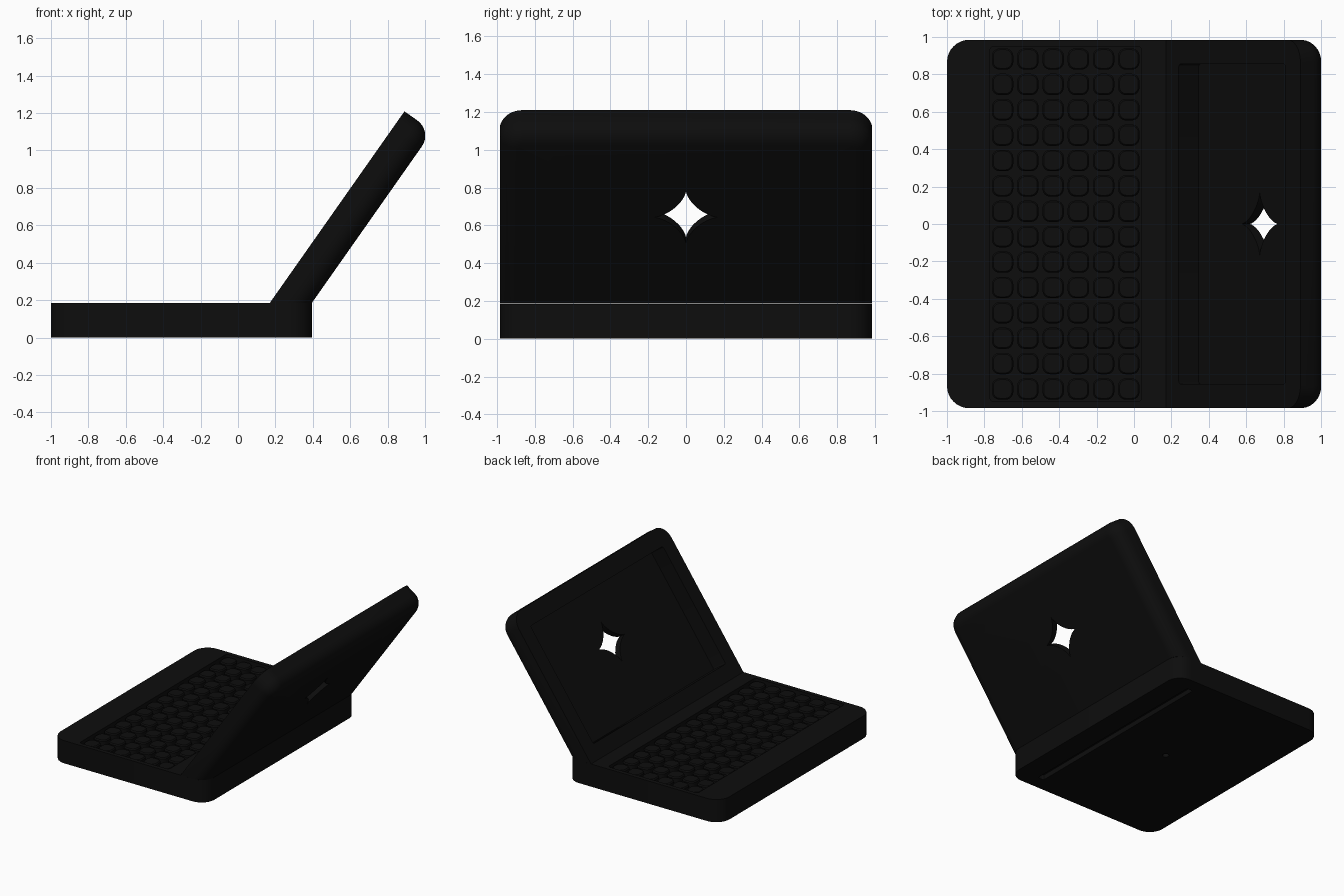
import bpy, bmesh, math
from mathutils import Matrix, Vector

if "Cube" in bpy.data.objects:
    bpy.data.objects.remove(bpy.data.objects["Cube"])

HALF, THICK = 0.985, 0.184
ANG = math.radians(54.9)
C, S = math.cos(ANG), math.sin(ANG)
# lid space: u along the lid, y across, d from screen side to outer side
LID = Matrix(((C, 0, S, 0.17), (0, 1, 0, 0), (S, 0, -C, 0.185), (0, 0, 0, 1)))

black = bpy.data.materials.new("black")
black.diffuse_color = (0.004, 0.004, 0.004, 1)
black.use_nodes = True
black.node_tree.nodes["Principled BSDF"].inputs["Base Color"].default_value = black.diffuse_color


def rounded(x0, x1, y0, y1, r0, r1, n=8):
    """Rounded rectangle, radius r0 on the x0 side and r1 on the x1 side."""
    pts = []
    for cx, cy, sx, sy, r, a in ((x1, y1, -1, -1, r1, 0), (x0, y1, 1, -1, r0, 90),
                                 (x0, y0, 1, 1, r0, 180), (x1, y0, -1, 1, r1, 270)):
        if r < 1e-4:
            pts.append((cx, cy))
            continue
        for i in range(n + 1):
            t = math.radians(a + 90 * i / n)
            pts.append((cx + sx * r + r * math.cos(t), cy + sy * r + r * math.sin(t)))
    return pts


def loft(bm, rings):
    """Skin a list of (outline, height) rings and cap both ends."""
    vs = [[bm.verts.new((x, y, h)) for x, y in pts] for pts, h in rings]
    n = len(vs[0])
    for a, b in zip(vs, vs[1:]):
        for i in range(n):
            j = (i + 1) % n
            bm.faces.new((a[i], a[j], b[j], b[i]))
    bm.faces.new(vs[0][::-1])
    bm.faces.new(vs[-1])


def finish(name, bm, matrix=Matrix()):
    bm.transform(matrix)
    bmesh.ops.recalc_face_normals(bm, faces=bm.faces)
    me = bpy.data.meshes.new(name)
    bm.to_mesh(me)
    bm.free()
    me.materials.append(black)
    ob = bpy.data.objects.new(name, me)
    bpy.context.collection.objects.link(ob)
    return ob


def prism(name, pts, h0, h1, matrix=Matrix()):
    bm = bmesh.new()
    loft(bm, [(pts, h0), (pts, h1)])
    return finish(name, bm, matrix)


def activate(ob):
    bpy.ops.object.select_all(action='DESELECT')
    ob.select_set(True)
    bpy.context.view_layer.objects.active = ob


def cut(ob, cutter):
    mod = ob.modifiers.new("cut", 'BOOLEAN')
    mod.operation, mod.solver, mod.object = 'DIFFERENCE', 'EXACT', cutter
    activate(ob)
    bpy.ops.object.modifier_apply(modifier=mod.name)
    bpy.data.objects.remove(cutter)


def smooth(ob):
    activate(ob)
    bpy.ops.object.shade_smooth_by_angle(angle=math.radians(30))


# base with keyboard well, underside slot and small hole
base = prism("base", rounded(-1, 0.395, -HALF, HALF, 0.12, 0.115), 0, 0.185)
cut(base, prism("well_cutter", rounded(-0.77, 0.04, -0.95, 0.95, 0.02, 0.02, 3), 0.13, 0.3))
cut(base, prism("slot_cutter", rounded(0.155, 0.21, -0.87, 0.87, 0.015, 0.015, 3), -0.1, 0.04))
cut(base, prism("hole_cutter", rounded(-0.335, -0.285, -0.025, 0.025, 0.0249, 0.0249, 4), -0.1, 0.03))
smooth(base)

# keys: a grid of rounded, slightly tapered caps
bm = bmesh.new()
ROWS, COLS = 6, 14
for i in range(ROWS):
    for j in range(COLS):
        x = -0.77 + 0.81 * (i + 0.5) / ROWS
        y = -0.95 + 1.9 * (j + 0.5) / COLS
        rings = []
        for w, h in ((0.057, 0.125), (0.057, 0.165), (0.05, 0.174)):
            rings.append((rounded(x - w, x + w, y - w, y + w, w * 0.7, w * 0.7, 4), h))
        loft(bm, rings)
smooth(finish("keys", bm))

# lid: rounded outer edge on the top and both sides
R, TOP = 0.1, 1.252
rings = [(rounded(0, TOP, -HALF, HALF, 0, 0.12), 0)]
for k in range(9):
    a = math.radians(90 * k / 8)
    i = R * (1 - math.cos(a))
    rings.append((rounded(0, TOP - i, -HALF + i, HALF - i, 0, 0.12 - i), THICK - R + R * math.sin(a)))
bm = bmesh.new()
loft(bm, rings)
bm.transform(LID)
# trim the lid level with the top of the base
res = bmesh.ops.bisect_plane(bm, geom=bm.verts[:] + bm.edges[:] + bm.faces[:],
                             plane_co=Vector((0, 0, 0.1851)), plane_no=Vector((0, 0, -1)),
                             clear_outer=True)
bmesh.ops.holes_fill(bm, edges=[e for e in bm.edges if e.is_boundary], sides=0)
lid = finish("lid", bm)

# deep screen recess, then the four-pointed opening through the back wall
cut(lid, prism("screen_cutter", rounded(0.12, 1.11, -0.855, 0.855, 0.015, 0.015, 3), -0.1, 0.13, LID))
star = []
for k in range(48):
    t = 2 * math.pi * k / 48
    c, s = math.cos(t), math.sin(t)
    star.append((0.688 + 0.17 * c ** 3, 0.17 * s ** 3))
cut(lid, prism("star_cutter", star, 0.08, 0.3, LID))
smooth(lid)
